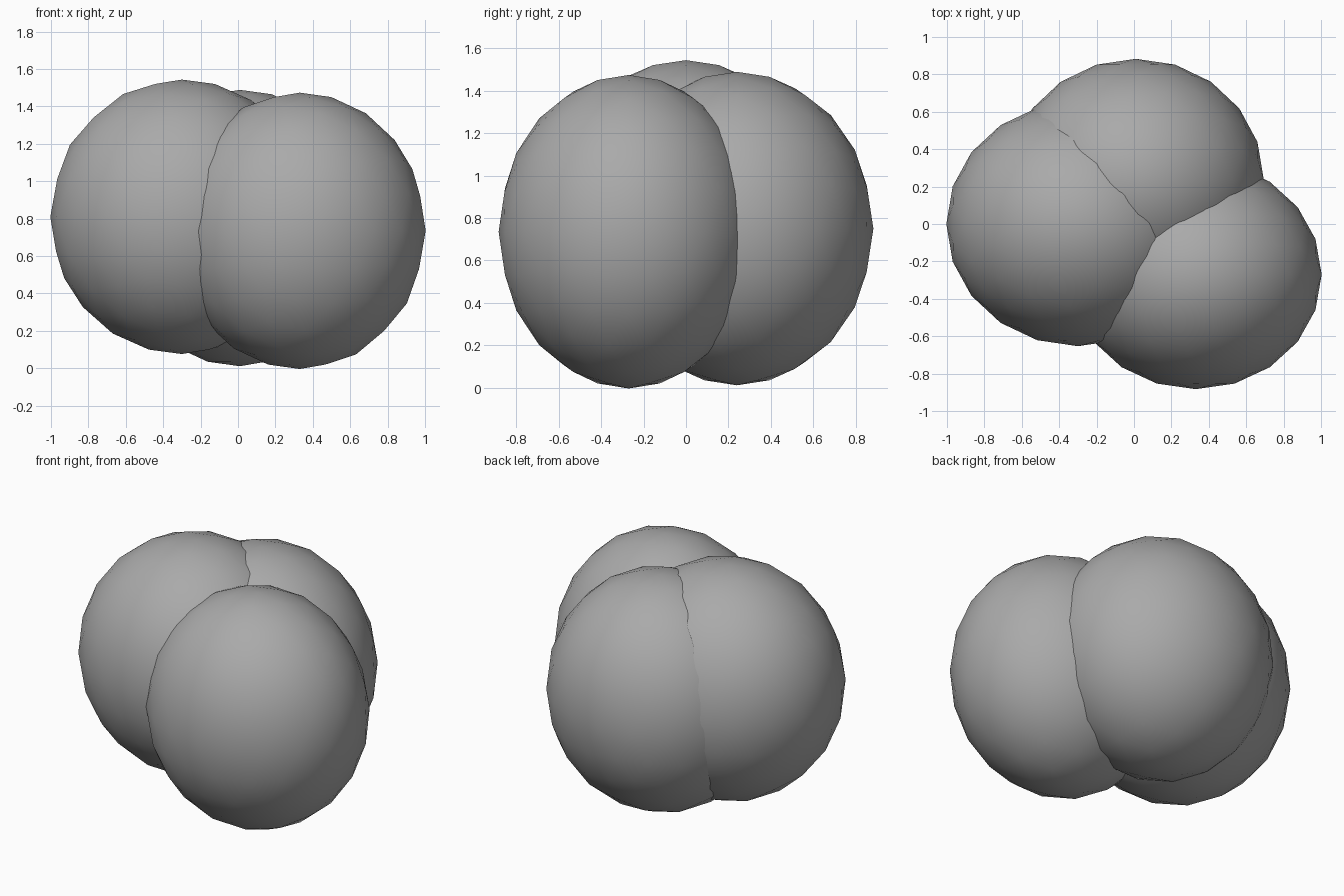
import bpy
import math

cube = bpy.data.objects.get("Cube")
if cube:
    bpy.data.objects.remove(cube, do_unlink=True)

# one plain grey for every lobe
grey = bpy.data.materials.new("mid_grey")
grey.use_nodes = True
grey.diffuse_color = (0.4, 0.4, 0.4, 1)
grey.node_tree.nodes["Principled BSDF"].inputs["Base Color"].default_value = (0.4, 0.4, 0.4, 1)


def lobe(name, center, radii):
    """Smooth, slightly coarse ellipsoid that overlaps its neighbours."""
    bpy.ops.mesh.primitive_ico_sphere_add(subdivisions=3, radius=1.005, location=center)
    obj = bpy.context.object
    obj.name = name
    obj.scale = radii
    bpy.ops.object.transform_apply(location=False, rotation=False, scale=True)
    obj.data.materials.append(grey)
    bpy.ops.object.shade_smooth_by_angle(angle=math.radians(60))
    return obj


# three swollen lobes pressed together
lobe("right_lobe", (-0.30, 0.0, 0.81), (0.70, 0.65, 0.73))
lobe("front_left_lobe", (0.33, -0.27, 0.735), (0.67, 0.61, 0.735))
lobe("back_lobe", (0.01, 0.24, 0.75), (0.68, 0.64, 0.735))
